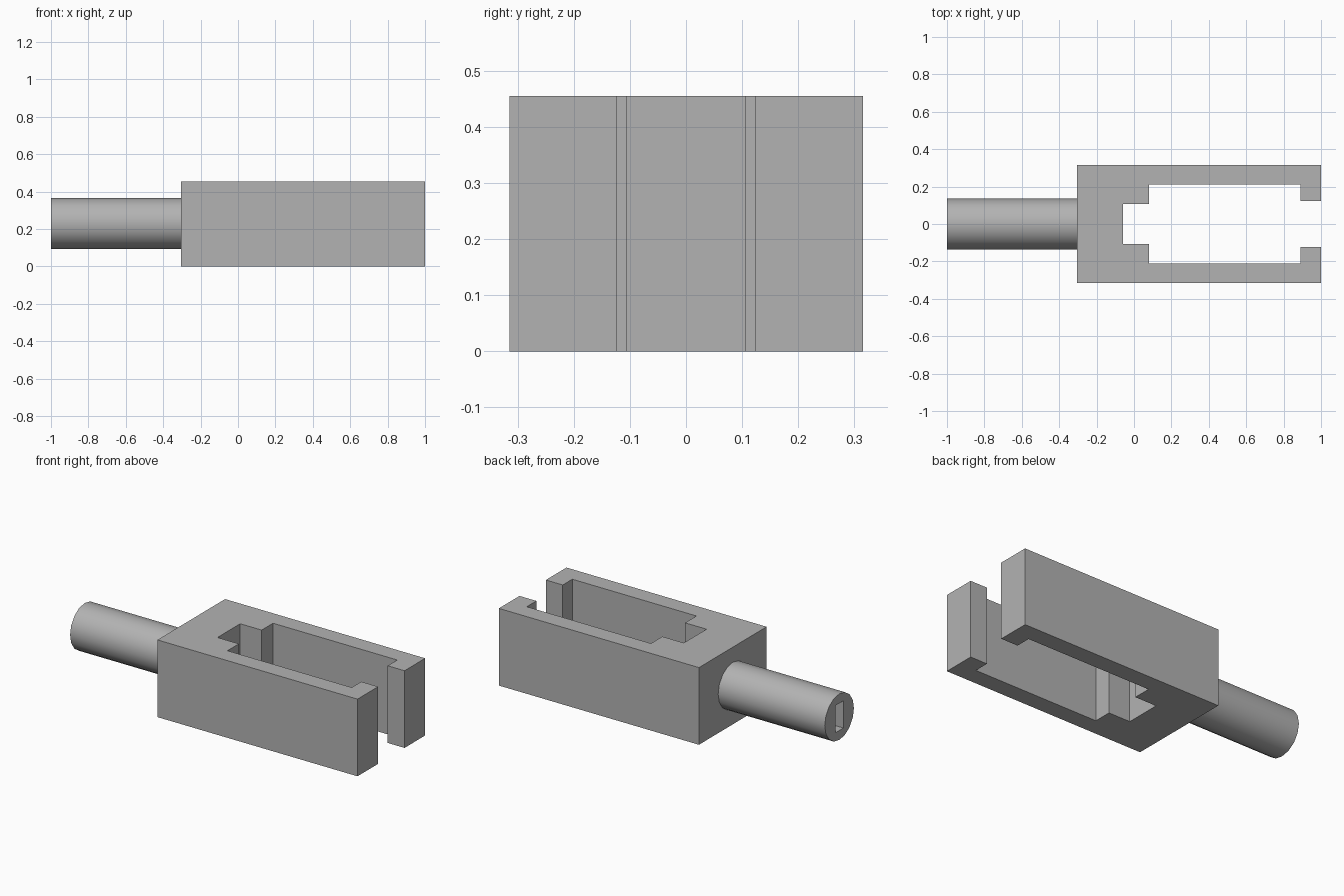
import bpy, bmesh, math
from mathutils import Matrix

cube = bpy.data.objects.get("Cube")
if cube:
    bpy.data.objects.remove(cube, do_unlink=True)

HEIGHT = 0.455
AXIS_Z = 0.23

# Single plain grey material
grey = bpy.data.materials.new("plain_grey")
grey.use_nodes = True
colour = (0.45, 0.45, 0.45, 1)
grey.diffuse_color = colour
grey.node_tree.nodes["Principled BSDF"].inputs["Base Color"].default_value = colour


def make_object(name, bm):
    bmesh.ops.recalc_face_normals(bm, faces=bm.faces)
    mesh = bpy.data.meshes.new(name)
    bm.to_mesh(mesh)
    bm.free()
    mesh.materials.append(grey)
    obj = bpy.data.objects.new(name, mesh)
    bpy.context.collection.objects.link(obj)
    return obj


# Forked body: half outline mirrored across y, then extruded upward
half = [(-0.305, 0.315), (1, 0.315), (1, 0.123), (0.89, 0.123),
        (0.89, 0.212), (0.08, 0.212), (0.08, 0.106), (-0.06, 0.106)]
outline = half + [(x, -y) for x, y in reversed(half)]
bm = bmesh.new()
base = bm.faces.new([bm.verts.new((x, y, 0)) for x, y in outline])
top = bmesh.ops.extrude_face_region(bm, geom=[base])["geom"]
bmesh.ops.translate(bm, vec=(0, 0, HEIGHT),
                    verts=[v for v in top if isinstance(v, bmesh.types.BMVert)])
make_object("forked_body", bm)

# Round shaft along x
START, END, RADIUS = -1, -0.305, 0.136
bm = bmesh.new()
place = Matrix.Translation(((START + END) / 2, 0, AXIS_Z)) @ Matrix.Rotation(math.pi / 2, 4, 'Y')
bmesh.ops.create_cone(bm, cap_ends=True, segments=16, radius1=RADIUS,
                      radius2=RADIUS, depth=END - START, matrix=place)
shaft = make_object("shaft", bm)

# Blind key slot cut into the shaft end
bm = bmesh.new()
bmesh.ops.create_cube(bm, size=1, matrix=Matrix.Translation((START, 0, AXIS_Z))
                      @ Matrix.Diagonal((1, 0.075, 0.16, 1)))
cutter = make_object("key_slot_cutter", bm)
cutter.hide_render = True
cut = shaft.modifiers.new("key_slot", 'BOOLEAN')
cut.operation = 'DIFFERENCE'
cut.solver = 'EXACT'
cut.object = cutter

# Apply the cut, drop the cutter, smooth only the round side
bpy.ops.object.select_all(action='DESELECT')
shaft.select_set(True)
bpy.context.view_layer.objects.active = shaft
bpy.ops.object.modifier_apply(modifier=cut.name)
bpy.data.objects.remove(cutter, do_unlink=True)
bpy.ops.object.shade_smooth_by_angle(angle=math.radians(40))
